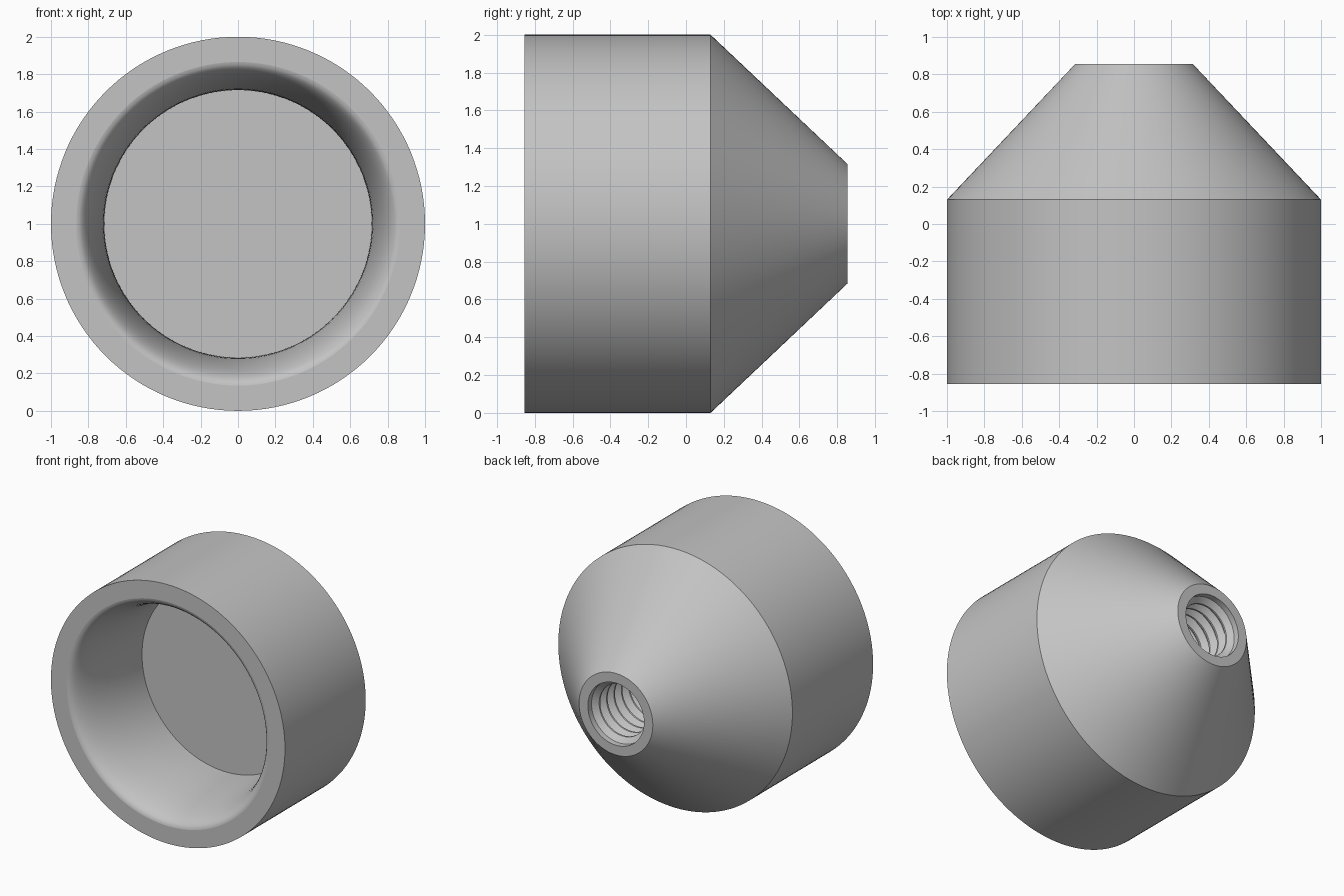
import bpy
import bmesh
import math
from mathutils import Vector

SEGMENTS = 128
FRONT, BACK, SHOULDER, FLOOR = -0.855, 0.855, 0.13, -0.15
RIM_R, FLOOR_R = 0.865, 0.715
HOLE_R, CREST_R, HOLE_END, PITCH = 0.24, 0.2, 0.1, 0.09

cube = bpy.data.objects.get("Cube")
if cube:
    bpy.data.objects.remove(cube, do_unlink=True)

# Single grey finish
grey = bpy.data.materials.new("plain_grey")
grey.use_nodes = True
colour = (0.55, 0.55, 0.55, 1)
grey.diffuse_color = colour
grey.node_tree.nodes["Principled BSDF"].inputs["Base Color"].default_value = colour


def lathe(name, profile, sharp_radii=()):
    """Spin (radius, y) points about the y axis, centred at z = 1."""
    bm = bmesh.new()
    verts = [bm.verts.new((r, y, 1)) for r, y in profile]
    edges = [bm.edges.new(pair) for pair in zip(verts, verts[1:])]
    bmesh.ops.spin(bm, geom=verts + edges, cent=(0, 0, 1), axis=(0, 1, 0),
                   angle=math.tau, steps=SEGMENTS, use_duplicate=False)
    bmesh.ops.remove_doubles(bm, verts=bm.verts, dist=0.0001)
    bmesh.ops.recalc_face_normals(bm, faces=bm.faces)
    for face in bm.faces:
        face.smooth = True
    for edge in bm.edges:
        on_rim = all(any(abs(Vector((v.co.x, v.co.z - 1)).length - r) < 0.001
                         and abs(v.co.y - y) < 0.001 for r, y in sharp_radii)
                     for v in edge.verts)
        edge.smooth = not on_rim and edge.calc_face_angle(0) < math.radians(32)
    mesh = bpy.data.meshes.new(name)
    bm.to_mesh(mesh)
    bm.free()
    mesh.materials.append(grey)
    obj = bpy.data.objects.new(name, mesh)
    bpy.context.collection.objects.link(obj)
    return obj


# Front recess: flat floor, wall flaring out to the rim
STEPS = 16
recess = [(0, FLOOR)]
for i in range(STEPS + 1):
    t = math.pi / 2 * (1 - i / STEPS)
    recess.append((RIM_R - (RIM_R - FLOOR_R) * math.sin(t),
                   FRONT + (FLOOR - FRONT) * (1 - math.cos(t))))

# Outer shell: cylinder, then cone to the small back face
shell = [(1, FRONT), (1, SHOULDER), (0.315, BACK)]

# Threaded back hole: plain lead-in, repeated ridges, flat end
hole = [(HOLE_R, BACK)]
y = BACK - PITCH / 2
while y - PITCH > HOLE_END:
    hole += [(HOLE_R, y), (CREST_R, y - PITCH * 0.4),
             (CREST_R, y - PITCH * 0.55), (HOLE_R, y - PITCH * 0.95)]
    y -= PITCH
hole += [(HOLE_R, HOLE_END), (0, HOLE_END)]

lathe("tapered_cup_body", recess + shell + hole, [(RIM_R, FRONT)])
